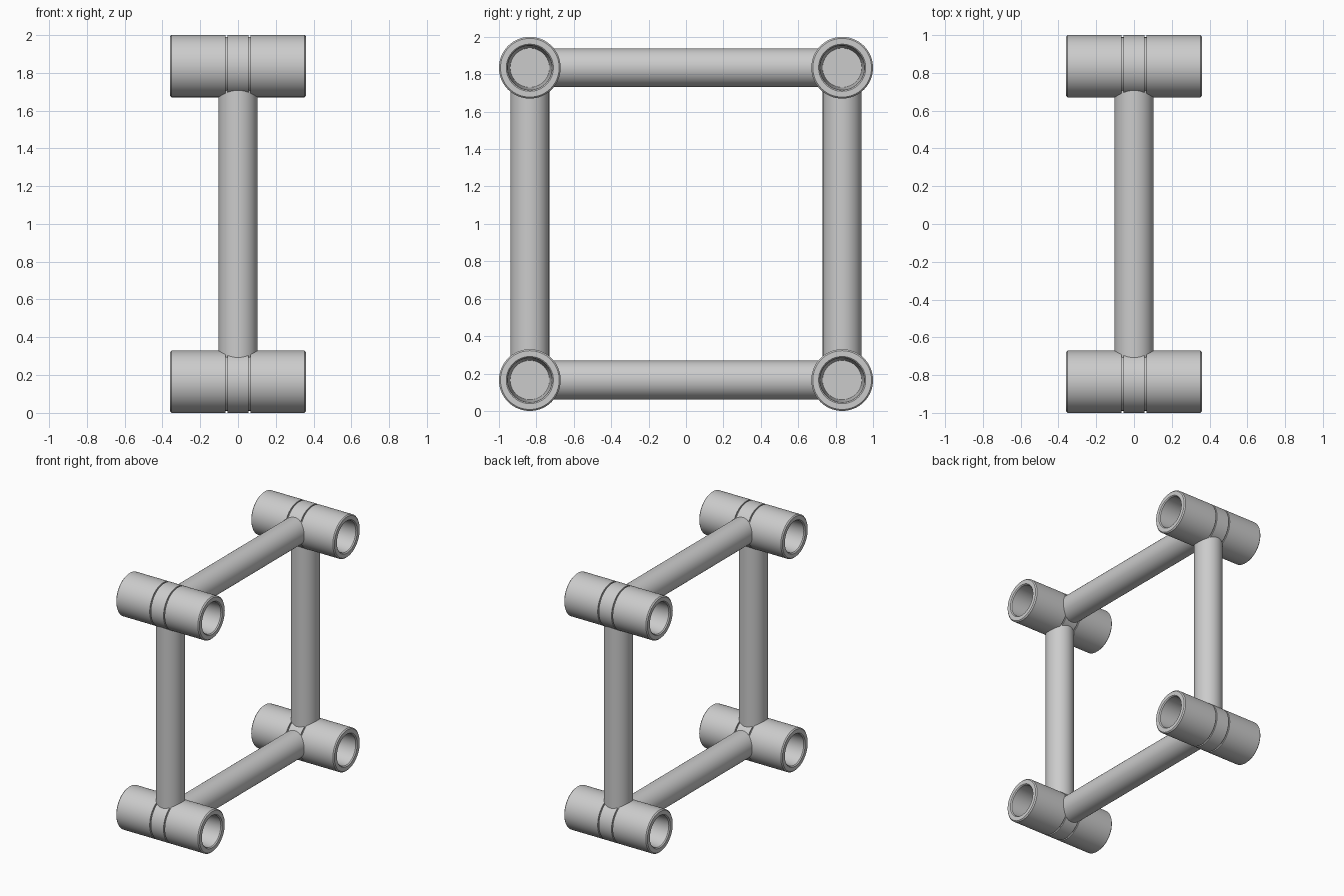
import bpy, bmesh, math
from mathutils import Matrix, Vector

if "Cube" in bpy.data.objects:
    bpy.data.objects.remove(bpy.data.objects["Cube"])

C = 0.835          # sleeve centre offset from the frame's middle
MID = 1.0          # height of the frame's middle
SEG = 64

# (x, radius) half outline: bore floor, tapered bore, rim, outer wall, groove, hub
half = [(0.06, 0), (0.06, 0.105), (0.352, 0.119), (0.36, 0.126), (0.36, 0.157),
        (0.352, 0.165), (0.065, 0.165), (0.065, 0.154), (0.055, 0.154), (0.055, 0.165)]
profile = half + [(-x, r) for x, r in reversed(half)]


def finish(name, bm):
    bmesh.ops.recalc_face_normals(bm, faces=bm.faces)
    mesh = bpy.data.meshes.new(name)
    bm.to_mesh(mesh)
    bm.free()
    ob = bpy.data.objects.new(name, mesh)
    bpy.context.collection.objects.link(ob)
    bpy.ops.object.select_all(action='DESELECT')
    ob.select_set(True)
    bpy.context.view_layer.objects.active = ob
    bpy.ops.object.shade_smooth_by_angle(angle=math.radians(25))
    return ob


def sleeve(name, y, z):
    bm = bmesh.new()
    vs = [bm.verts.new((x, 0, r)) for x, r in profile]
    edges = [bm.edges.new(p) for p in zip(vs, vs[1:])]
    bmesh.ops.spin(bm, geom=vs + edges, cent=(0, 0, 0), axis=(1, 0, 0),
                   angle=math.tau, steps=SEG, use_duplicate=False)
    bmesh.ops.remove_doubles(bm, verts=bm.verts, dist=1e-5)
    finish(name, bm).location = (0, y, z)


def bar(name, y, z, axis):
    # bar ends are buried in the sleeve walls, clear of the bores
    bm = bmesh.new()
    bmesh.ops.create_cone(bm, cap_ends=True, segments=SEG, radius1=0.104,
                          radius2=0.104, depth=2 * (C - 0.122))
    if axis == 'Y':
        bmesh.ops.rotate(bm, verts=bm.verts, matrix=Matrix.Rotation(math.pi / 2, 3, 'X'))
    finish(name, bm).location = (0, y, z)


# Four corner sleeves
for ny, sy in (("front", -1), ("back", 1)):
    for nz, sz in (("lower", -1), ("upper", 1)):
        sleeve(f"{nz}_{ny}_sleeve", sy * C, MID + sz * C)

# Two uprights and two rails
for n, m, s in (("front_upright", "lower_rail", -1), ("back_upright", "upper_rail", 1)):
    bar(n, s * C, MID, 'Z')
    bar(m, 0, MID + s * C, 'Y')
